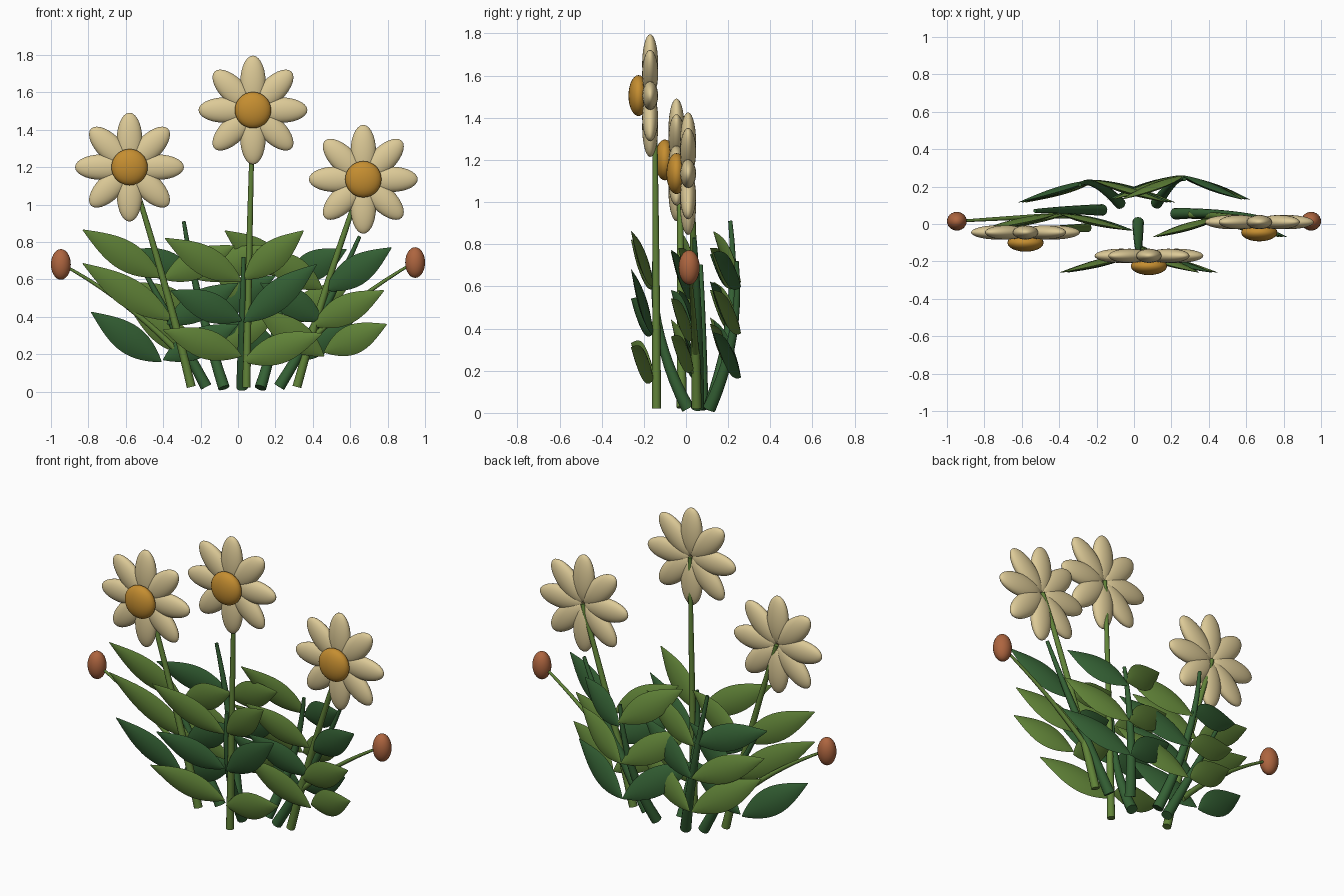
import bpy, bmesh, math
from mathutils import Vector

if "Cube" in bpy.data.objects:
    bpy.data.objects.remove(bpy.data.objects["Cube"])


def material(name, rgb):
    m = bpy.data.materials.new(name)
    m.diffuse_color = (*rgb, 1)
    m.use_nodes = True
    m.node_tree.nodes["Principled BSDF"].inputs["Base Color"].default_value = m.diffuse_color
    return m


PETAL = material("petal_cream", (0.72, 0.59, 0.31))
DISC = material("disc_gold", (0.56, 0.27, 0.03))
BUD = material("bud_rust", (0.42, 0.13, 0.05))
LIGHT = material("light_green", (0.12, 0.23, 0.04))
DARK = material("dark_green", (0.035, 0.12, 0.035))


def finish(bm, name, mat):
    bmesh.ops.recalc_face_normals(bm, faces=bm.faces)
    me = bpy.data.meshes.new(name)
    bm.to_mesh(me)
    bm.free()
    for p in me.polygons:
        p.use_smooth = True
    ob = bpy.data.objects.new(name, me)
    bpy.context.collection.objects.link(ob)
    me.materials.append(mat)
    bpy.context.view_layer.objects.active = ob
    bpy.ops.object.select_all(action='DESELECT')
    ob.select_set(True)
    bpy.ops.object.shade_smooth_by_angle(angle=math.radians(40))
    return ob


def ellipsoid(name, loc, radii, mat, turn=0):
    bm = bmesh.new()
    bmesh.ops.create_uvsphere(bm, u_segments=24, v_segments=14, radius=1)
    ob = finish(bm, name, mat)
    ob.location, ob.scale, ob.rotation_euler = loc, radii, (0, turn, 0)


def loft(name, rings, mat):
    """Skin a list of equal-length point rings and cap both ends."""
    bm = bmesh.new()
    vs = [[bm.verts.new(p) for p in r] for r in rings]
    n = len(vs[0])
    for a, b in zip(vs, vs[1:]):
        for i in range(n):
            bm.faces.new((a[i], a[(i + 1) % n], b[(i + 1) % n], b[i]))
    bm.faces.new(vs[0])
    bm.faces.new(vs[-1])
    finish(bm, name, mat)


def stem(name, a, mid, b, r0, r1, mat, steps=10, sides=12):
    """Tapered tube along a quadratic curve."""
    a, mid, b = Vector(a), Vector(mid), Vector(b)
    ctrl = 2 * mid - (a + b) / 2
    rings = []
    for k in range(steps + 1):
        t = k / steps
        p = a * (1 - t) ** 2 + ctrl * 2 * t * (1 - t) + b * t * t
        d = ((ctrl - a) * (1 - t) + (b - ctrl) * t).normalized()
        u = d.cross(Vector((0, 1, 0))).normalized()
        v = d.cross(u)
        r = r0 + (r1 - r0) * t
        rings.append([p + r * (u * math.cos(q) + v * math.sin(q))
                      for q in (2 * math.pi * i / sides for i in range(sides))])
    loft(name, rings, mat)


def leaf(name, base, tip, mat, half_width=0.082, thick=0.02, steps=14):
    """Pointed blade with a lens-shaped section, facing forward."""
    base, tip = Vector(base), Vector(tip)
    d = (tip - base).normalized()
    side = d.cross(Vector((0, -1, 0))).normalized()
    nrm = side.cross(d)
    rings = []
    for k in range(steps + 1):
        t = k / steps
        s = max(math.sin(math.pi * t ** 0.92), 0) * (1 - 0.15 * t) + 0.03
        c = base.lerp(tip, t)
        ring = []
        for i in range(12):
            q = 2 * math.pi * i / 12
            w = math.cos(q)
            h = math.copysign(1 - w * w, math.sin(q))
            ring.append(c + side * half_width * s * w + nrm * thick * s * h)
        rings.append(ring)
    loft(name, rings, mat)


# Flowers: eight petals, domed disc
flowers = [("left", (-0.58, -0.045, 1.20)), ("middle", (0.08, -0.17, 1.505)),
           ("right", (0.67, 0.01, 1.135))]
for side, (x, y, z) in flowers:
    for i in range(8):
        a = i * math.pi / 4
        ellipsoid(f"{side}_petal_{i}", (x + 0.148 * math.sin(a), y, z + 0.148 * math.cos(a)),
                  (0.068, 0.038, 0.143), PETAL, a)
    ellipsoid(f"{side}_disc", (x, y - 0.055, z), (0.097, 0.048, 0.097), DISC)

# Flower stems
stem("left_flower_stem", (-0.25, -0.02, 0.025), (-0.40, -0.025, 0.60), (-0.58, -0.03, 1.20), 0.024, 0.012, LIGHT)
stem("middle_flower_stem", (0.045, -0.14, 0.022), (0.06, -0.143, 0.75), (0.08, -0.15, 1.505), 0.022, 0.011, LIGHT)
stem("right_flower_stem", (0.315, 0.05, 0.025), (0.48, 0.04, 0.58), (0.67, 0.025, 1.135), 0.024, 0.012, LIGHT)

# Buds on thin stems
for side, s, z in (("left", -1, 0.68), ("right", 1, 0.69)):
    ellipsoid(f"{side}_bud", (0.947 * s, 0.015, z), (0.053, 0.05, 0.082), BUD)
    stem(f"{side}_bud_stem", (0.30 * s, 0.05, 0.19), (0.60 * s, 0.035, 0.46), (0.94 * s, 0.015, z), 0.018, 0.007, LIGHT)

# Leaf stalks
stalks = [
    ("front", (0.022, 0.01, 0.02), (0.024, -0.12, 0.36), (0.03, -0.15, 0.72)),
    ("left", (-0.17, 0.075, 0.025), (-0.36, 0.075, 0.38), (-0.53, 0.07, 0.70)),
    ("right", (0.22, 0.055, 0.025), (0.46, 0.055, 0.44), (0.65, 0.04, 0.83)),
    ("back_left", (-0.075, 0.11, 0.02), (-0.20, 0.21, 0.46), (-0.29, 0.21, 0.91)),
    ("back_right", (0.12, 0.11, 0.02), (0.21, 0.22, 0.36), (0.27, 0.24, 0.72)),
]
for n, a, m, b in stalks:
    stem(n + "_stalk", a, m, b, 0.031, 0.01, DARK)

# Leaves: group, base y, tip y, then (base x, base z, tip x, tip z, colour)
L, D = LIGHT, DARK
leaf_groups = [
    ("front", -0.155, -0.26, [
        (0.03, 0.16, 0.45, 0.31, L), (0.02, 0.19, -0.40, 0.33, L),
        (0.03, 0.37, 0.42, 0.68, D), (0.02, 0.38, -0.36, 0.54, D),
        (0.03, 0.60, 0.35, 0.86, L), (0.02, 0.59, -0.39, 0.82, L)]),
    ("left", 0.055, -0.035, [
        (-0.41, 0.16, -0.785, 0.425, D), (-0.40, 0.17, 0.0, 0.36, D),
        (-0.35, 0.38, -0.83, 0.685, L), (-0.38, 0.36, 0.0, 0.58, D),
        (-0.41, 0.61, -0.83, 0.865, L), (-0.40, 0.60, -0.02, 0.78, L)]),
    ("right", 0.035, -0.07, [
        (0.46, 0.21, 0.795, 0.36, L), (0.46, 0.19, 0.10, 0.44, L),
        (0.40, 0.35, 0.78, 0.54, L), (0.45, 0.38, 0.12, 0.58, D),
        (0.47, 0.54, 0.82, 0.77, D), (0.45, 0.55, 0.10, 0.76, L)]),
    ("back_left", 0.235, 0.115, [
        (-0.20, 0.20, -0.58, 0.45, L), (-0.19, 0.20, 0.22, 0.42, L),
        (-0.20, 0.40, -0.60, 0.58, L), (-0.20, 0.40, 0.20, 0.62, D),
        (-0.22, 0.62, -0.62, 0.75, D), (-0.22, 0.60, 0.18, 0.78, L)]),
    ("back_right", 0.26, 0.13, [
        (0.24, 0.17, 0.62, 0.38, D), (0.24, 0.17, -0.14, 0.44, D),
        (0.25, 0.38, 0.60, 0.58, L), (0.25, 0.38, -0.12, 0.62, L),
        (0.26, 0.60, 0.58, 0.76, D), (0.27, 0.62, -0.07, 0.86, L)]),
]
for n, y0, y1, blades in leaf_groups:
    for i, (bx, bz, tx, tz, mat) in enumerate(blades):
        leaf(f"{n}_leaf_{i}", (bx, y0, bz), (tx, y1, tz), mat)
